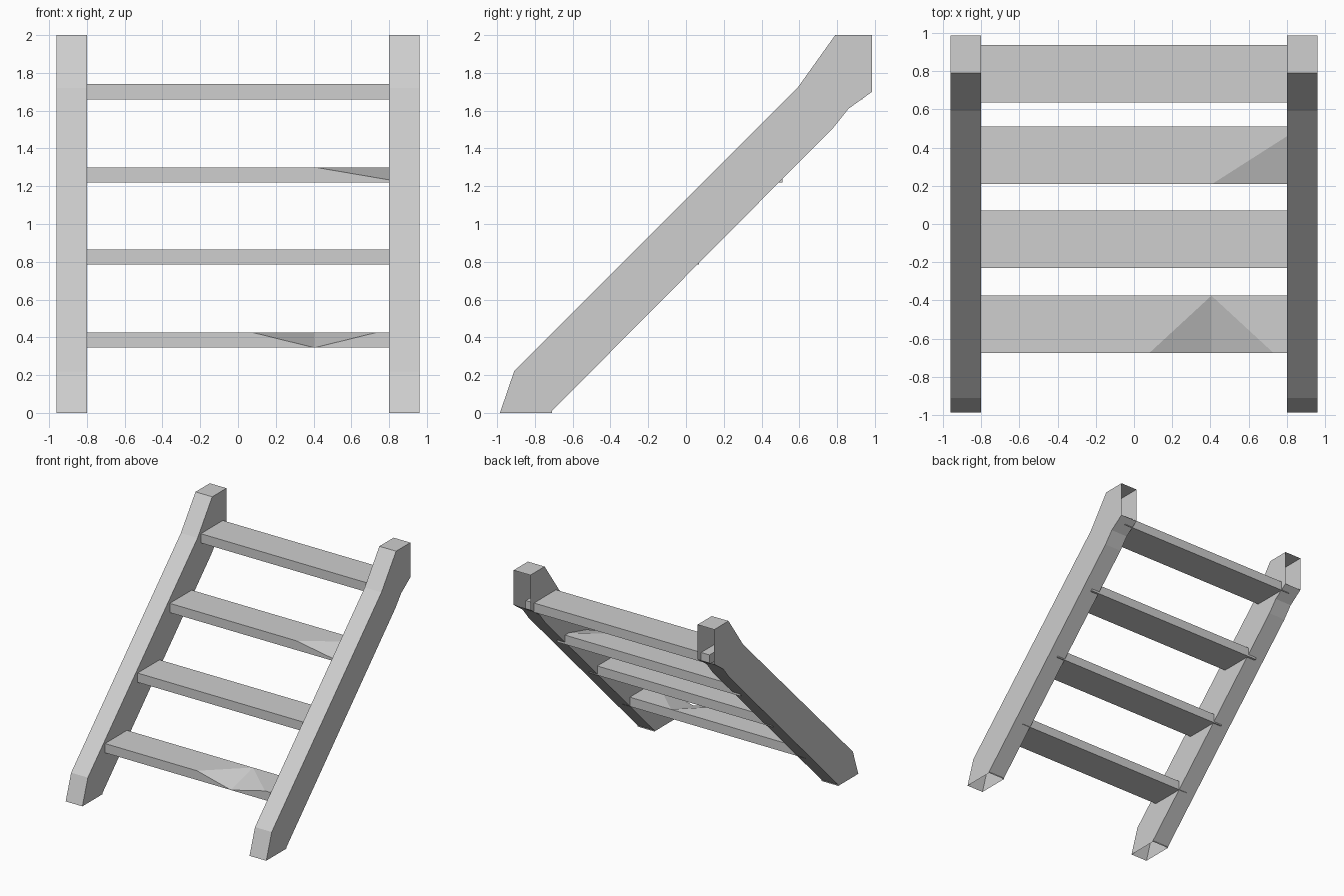
import bpy
import bmesh

cube = bpy.data.objects.get("Cube")
if cube:
    bpy.data.objects.remove(cube, do_unlink=True)

grey = bpy.data.materials.new("light_grey")
grey.use_nodes = True
grey.diffuse_color = (0.62, 0.62, 0.62, 1)
grey.node_tree.nodes["Principled BSDF"].inputs["Base Color"].default_value = (0.62, 0.62, 0.62, 1)


def finish(name, bm):
    bmesh.ops.recalc_face_normals(bm, faces=bm.faces)
    mesh = bpy.data.meshes.new(name)
    bm.to_mesh(mesh)
    bm.free()
    mesh.materials.append(grey)
    obj = bpy.data.objects.new(name, mesh)
    bpy.context.scene.collection.objects.link(obj)


# Hollow side rails: side profile (y, z) pushed along x, open at foot and upper back
PROFILE = [(-0.985, 0), (-0.91, 0.22), (0.59, 1.72), (0.79, 2), (0.985, 2),
           (0.985, 1.7), (0.86, 1.61), (0.78, 1.51), (-0.71, 0.01), (-0.71, 0)]


def rail(name, side):
    bm = bmesh.new()
    face = bm.faces.new([bm.verts.new((side * 0.80, y, z)) for y, z in PROFILE])
    new = bmesh.ops.extrude_face_region(bm, geom=[face], use_keep_orig=True)["geom"]
    moved = [v for v in new if isinstance(v, bmesh.types.BMVert)]
    bmesh.ops.translate(bm, verts=moved, vec=(side * 0.16, 0, 0))
    bmesh.ops.recalc_face_normals(bm, faces=bm.faces)
    openings = [f for f in bm.faces
                if all(v.co.z < 0.001 for v in f.verts) or all(v.co.y > 0.98 for v in f.verts)]
    bmesh.ops.delete(bm, geom=openings, context='FACES')
    finish(name, bm)


rail("left_rail", 1)
rail("right_rail", -1)

# Rungs: convex pieces, so that chipped edges are simply moved corners
END, DEPTH, THICK = 0.88, 0.30, 0.08


def rung(name, y, z, pieces, seam=None):
    """Each piece is (x of bottom edges and back top edge, x of front top edge)."""
    bm = bmesh.new()
    for span, front_top in pieces:
        points = [(x, y + d, z + h) for x in span
                  for d, h in ((0, 0), (DEPTH, 0), (DEPTH, THICK))]
        points += [(x, y, z + THICK) for x in front_top]
        verts = [bm.verts.new(p) for p in points]
        bmesh.ops.convex_hull(bm, input=verts)
    if seam is not None:
        inner = [f for f in bm.faces if all(abs(v.co.x - seam) < 0.001 for v in f.verts)]
        bmesh.ops.delete(bm, geom=inner, context='FACES')
    bmesh.ops.remove_doubles(bm, verts=bm.verts, dist=0.0005)
    bmesh.ops.dissolve_limit(bm, angle_limit=0.01, verts=bm.verts, edges=bm.edges)
    finish(name, bm)


full = (-END, END)
notch = 0.405
rung("bottom_rung", -0.675, 0.345,
     [((-END, notch), (-END, 0.08)), ((notch, END), (0.73, END))], seam=notch)
rung("second_rung", -0.23, 0.785, [(full, full)])
rung("third_rung", 0.21, 1.22, [(full, (-END, 0.41))])
rung("top_rung", 0.635, 1.66, [(full, full)])
